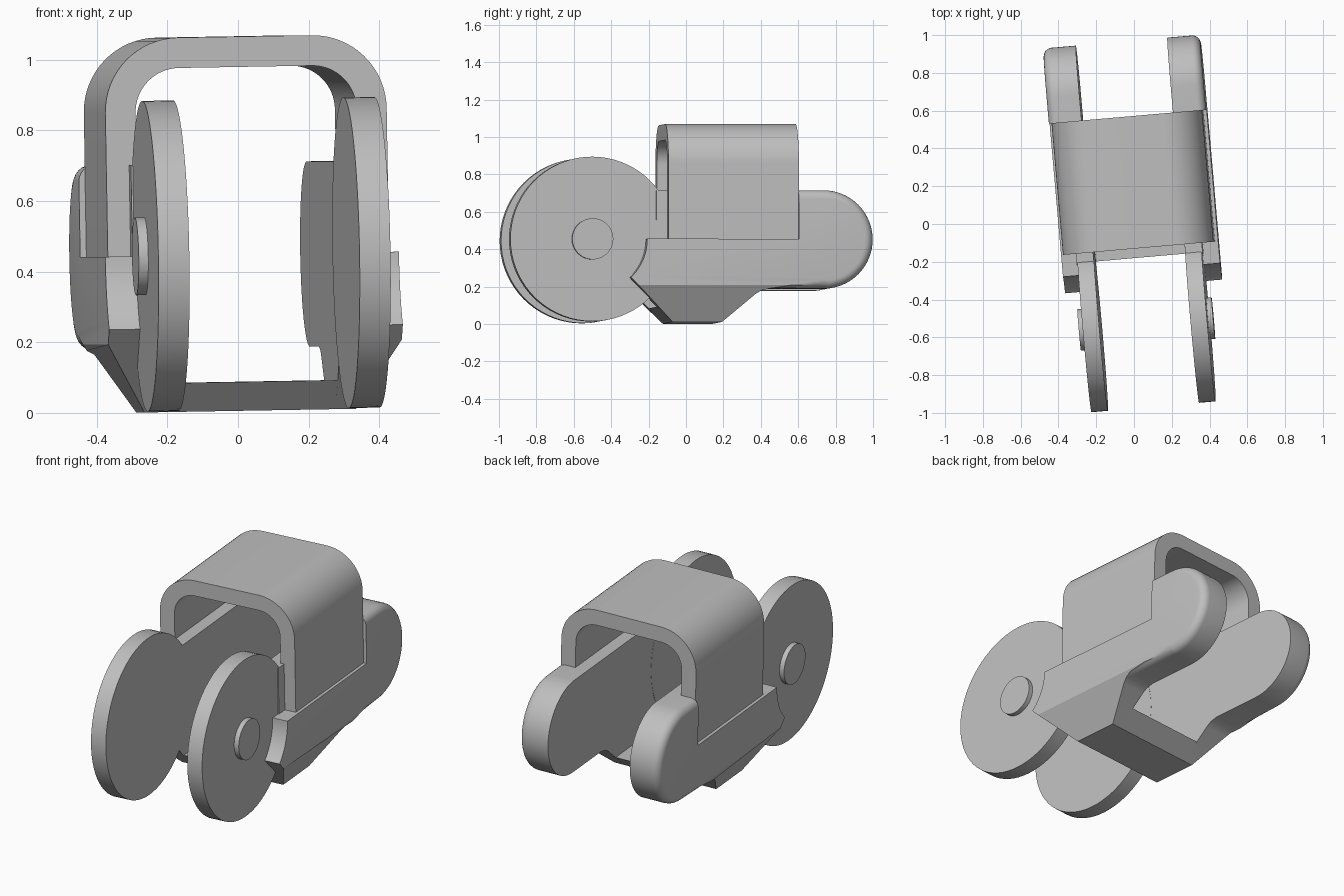
import bpy, bmesh, math
from mathutils import Matrix, Vector

if "Cube" in bpy.data.objects:
    bpy.data.objects.remove(bpy.data.objects["Cube"])

grey = bpy.data.materials.new("plain grey")
grey.use_nodes = True
colour = (0.52, 0.52, 0.52, 1)
grey.diffuse_color = colour
grey.node_tree.nodes["Principled BSDF"].inputs["Base Color"].default_value = colour

# The whole assembly is turned slightly and leans a little to one side
pivot = Vector((0, 0, 0.45))
PLACE = (Matrix.Translation(pivot) @ Matrix.Rotation(math.radians(5), 4, "Z")
         @ Matrix.Rotation(math.radians(-1), 4, "Y")
         @ Matrix.Translation(Vector((0.0185, 0, 0)) - pivot))


def arc(cx, cy, r, start, end, n):
    angles = [math.radians(start + (end - start) * i / n) for i in range(n + 1)]
    return [(cx + r * math.cos(a), cy + r * math.sin(a)) for a in angles]


def prism(profile, low, high, along_y=False):
    """Extrude a profile across the width, or along the length."""
    bm = bmesh.new()
    place = (lambda p: (p[0], low, p[1])) if along_y else (lambda p: (low, p[0], p[1]))
    face = bm.faces.new([bm.verts.new(place(p)) for p in profile])
    grown = bmesh.ops.extrude_face_region(bm, geom=[face])["geom"]
    step = Vector((0, high - low, 0)) if along_y else Vector((high - low, 0, 0))
    bmesh.ops.translate(bm, vec=step, verts=[g for g in grown if isinstance(g, bmesh.types.BMVert)])
    bmesh.ops.recalc_face_normals(bm, faces=bm.faces)
    return bm


def finish(name, bm, mirrored=False):
    bmesh.ops.recalc_face_normals(bm, faces=bm.faces)
    mesh = bpy.data.meshes.new(name)
    bm.to_mesh(mesh)
    bm.free()
    mesh.materials.append(grey)
    obj = bpy.data.objects.new(name, mesh)
    bpy.context.collection.objects.link(obj)
    obj.matrix_world = PLACE
    bpy.ops.object.select_all(action="DESELECT")
    obj.select_set(True)
    bpy.context.view_layer.objects.active = obj
    bpy.ops.object.shade_smooth_by_angle(angle=math.radians(30))
    if mirrored:
        obj.modifiers.new("both sides", "MIRROR").use_mirror_merge = False
    return obj


INNER, OUTER = 0.243, 0.4175
WHEEL_Y, WHEEL_Z = -0.533, 0.449
LEDGE, TAIL_TOP, BELLY = 0.448, 0.708, 0.2

# Side panels: rounded tail, sloped belly and a round cut-out at the wheel
outline = [(-0.10, 0.006), (0.165, 0.006), (0.335, 0.152), (0.365, 0.172), (0.41, 0.183)]
outline += arc(0.705, 0.4455, 0.2625, -90, 90, 32)
outline += [(0.568, TAIL_TOP), (0.568, LEDGE)]
outline += arc(WHEEL_Y, WHEEL_Z, 0.287, 0, -46, 12)
bm = prism(outline, INNER, OUTER)
rim = [e for e in bm.edges
       if all(v.co.x > 0.4 and v.co.y > 0.4 for v in e.verts)
       and not all(abs(v.co.y - 0.568) < 0.001 for v in e.verts)
       and not any(abs(v.co.z - LEDGE) < 0.001 and v.co.y < 0.6 for v in e.verts)]
bmesh.ops.bevel(bm, geom=rim, offset=0.045, segments=6, profile=0.5, affect="EDGES")
bmesh.ops.bisect_plane(bm, geom=bm.verts[:] + bm.edges[:] + bm.faces[:],
                       plane_co=(0, 0, BELLY), plane_no=(0, 0, 1))
for v in bm.verts:
    if v.co.x > 0.4 and v.co.y < 0.4 and v.co.z < BELLY:
        v.co.x -= 0.6 * (BELLY - v.co.z)
finish("side_panel", bm, True)

# Inner walls under the canopy
finish("inner_wall", prism([(-0.19, LEDGE), (0.568, LEDGE), (0.568, TAIL_TOP), (-0.19, TAIL_TOP)],
                           INNER, 0.335), True)

# Bottom plate joining the panels
finish("bottom_plate", prism([(-0.10, 0.006), (0.165, 0.006), (0.26, 0.088), (-0.18, 0.088)],
                             -0.25, 0.25))

# Arched canopy
half, top, r_out, r_in, wall = 0.40, 1.066, 0.21, 0.125, 0.086
arch = [(half, LEDGE)]
arch += arc(half - r_out, top - r_out, r_out, 0, 90, 16)
arch += arc(r_out - half, top - r_out, r_out, 90, 180, 16)
arch += [(-half, LEDGE), (wall - half, LEDGE)]
arch += arc(wall - half + r_in, top - wall - r_in, r_in, 180, 90, 16)
arch += arc(half - wall - r_in, top - wall - r_in, r_in, 90, 0, 16)
arch += [(half - wall, LEDGE)]
finish("canopy", prism(arch, -0.13, 0.57, True))

# Front wheels with hub caps
for name, radius, low, high in (("wheel", 0.44, 0.242, 0.33), ("hub_cap", 0.11, 0.32, 0.357)):
    finish(name, prism(arc(WHEEL_Y, WHEEL_Z, radius, 0, 360, 72)[:-1], low, high), True)
